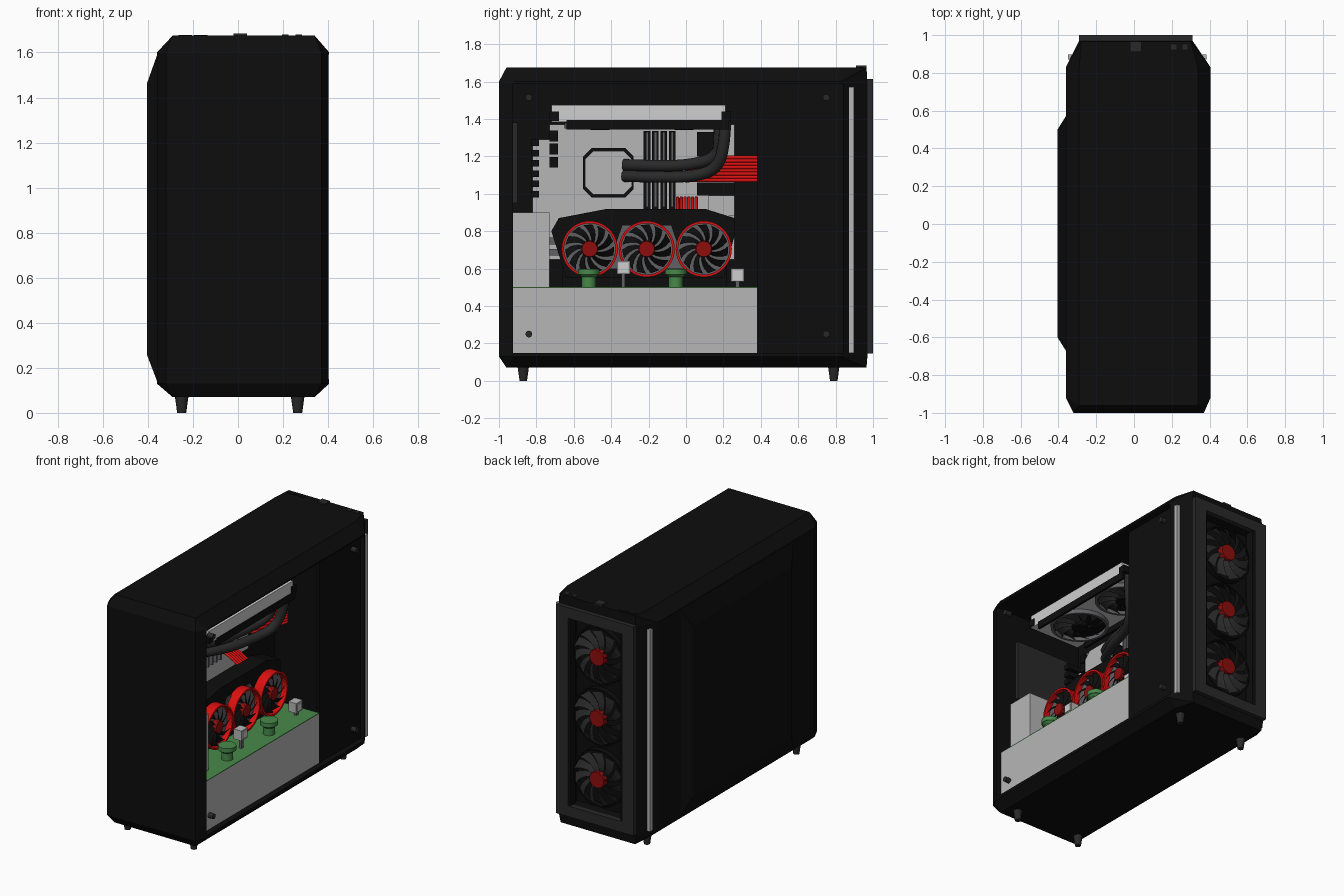
import bpy, bmesh, math
from mathutils import Vector, Matrix

if "Cube" in bpy.data.objects:
    bpy.data.objects.remove(bpy.data.objects["Cube"])


def mat(name, r, g, b):
    m = bpy.data.materials.new(name)
    m.diffuse_color = (r, g, b, 1)
    m.use_nodes = True
    m.node_tree.nodes["Principled BSDF"].inputs["Base Color"].default_value = m.diffuse_color
    return m


BLACK = mat("black", 0.004, 0.004, 0.004)
DARK = mat("dark grey", 0.022, 0.022, 0.022)
MID = mat("mid grey", 0.12, 0.12, 0.13)
LIGHT = mat("light grey", 0.47, 0.47, 0.47)
WHITE = mat("pale grey", 0.62, 0.62, 0.62)
HUB = mat("dark red", 0.27, 0.004, 0.004)
RED = mat("bright red", 0.7, 0.005, 0.005)
GREEN = mat("green", 0.065, 0.25, 0.07)


def finish(name, bm, *mats):
    bmesh.ops.recalc_face_normals(bm, faces=bm.faces)
    me = bpy.data.meshes.new(name)
    bm.to_mesh(me)
    bm.free()
    for m in mats:
        me.materials.append(m)
    ob = bpy.data.objects.new(name, me)
    bpy.context.collection.objects.link(ob)
    return ob


def smooth(ob):
    bpy.ops.object.select_all(action='DESELECT')
    ob.select_set(True)
    bpy.context.view_layer.objects.active = ob
    bpy.ops.object.shade_smooth_by_angle(angle=math.radians(35))


def hull(name, pts, m):
    bm = bmesh.new()
    for p in pts:
        bm.verts.new(p)
    bmesh.ops.convex_hull(bm, input=bm.verts)
    bmesh.ops.dissolve_limit(bm, angle_limit=0.01, verts=bm.verts, edges=bm.edges)
    return finish(name, bm, m)


def box(name, x, y, z, m):
    return hull(name, [(a, b, c) for a in x for b in y for c in z], m)


def slab(name, x, outline, m):
    """Convex y-z outline extruded along x."""
    return hull(name, [(a, y, z) for a in x for y, z in outline], m)


def cyl(name, c, axis, r1, r2, depth, m, n=24):
    bm = bmesh.new()
    bmesh.ops.create_cone(bm, cap_ends=True, segments=n, radius1=r1, radius2=r2, depth=depth)
    rot = Vector(axis).to_track_quat('Z', 'Y').to_matrix().to_4x4()
    bm.transform(Matrix.Translation(c) @ rot)
    ob = finish(name, bm, m)
    smooth(ob)
    return ob


def ring(name, c, axis, r, t, depth, m, n=40):
    """Flat band around the axis."""
    bm = bmesh.new()
    prof = [(r - t, -depth), (r, -depth), (r, depth), (r - t, depth)]
    vs = [[bm.verts.new((p * math.cos(i * math.tau / n), p * math.sin(i * math.tau / n), h / 2))
           for p, h in prof] for i in range(n)]
    for i in range(n):
        for k in range(4):
            j, l = (i + 1) % n, (k + 1) % 4
            bm.faces.new((vs[i][k], vs[j][k], vs[j][l], vs[i][l]))
    rot = Vector(axis).to_track_quat('Z', 'Y').to_matrix().to_4x4()
    bm.transform(Matrix.Translation(c) @ rot)
    return finish(name, bm, m)


def fan(name, c, axis, r, hub, blade_mat, n=11, sweep=0.5, pitch=0.012, hub_mat=HUB):
    """Hub plus swept, pitched blades."""
    bm = bmesh.new()
    for i in range(n):
        a, rows = i * math.tau / n, []
        for k in range(5):
            t = k / 4
            q, s, w = hub * 0.9 + (r - hub * 0.9) * t, a + sweep * t, 0.17 + 0.02 * t
            rows.append([bm.verts.new((q * math.cos(s + d * w), q * math.sin(s + d * w), d * pitch))
                         for d in (-1, 1)])
        for p, q in zip(rows, rows[1:]):
            bm.faces.new((p[0], p[1], q[1], q[0]))
    rot = Vector(axis).to_track_quat('Z', 'Y').to_matrix().to_4x4()
    bm.transform(Matrix.Translation(c) @ rot)
    finish(name + "_blades", bm, blade_mat)
    cyl(name + "_hub", c, axis, hub, hub * 0.93, 0.04, hub_mat)


def tube(name, pts, r, m):
    cu = bpy.data.curves.new(name, 'CURVE')
    cu.dimensions, cu.bevel_depth, cu.bevel_resolution = '3D', r, 3
    cu.resolution_u, cu.use_fill_caps = 8, True
    sp = cu.splines.new('NURBS')
    sp.points.add(len(pts) - 1)
    for p, co in zip(sp.points, pts):
        p.co = (*co, 1)
    sp.use_endpoint_u, sp.order_u = True, 3
    cu.materials.append(m)
    ob = bpy.data.objects.new(name, cu)
    bpy.context.collection.objects.link(ob)


def cut(ob, cutter):
    cutter.hide_render = True
    mod = ob.modifiers.new("cut", 'BOOLEAN')
    mod.operation, mod.solver, mod.object = 'DIFFERENCE', 'EXACT', cutter
    bpy.ops.object.select_all(action='DESELECT')
    bpy.context.view_layer.objects.active = ob
    ob.select_set(True)
    bpy.ops.object.modifier_apply(modifier=mod.name)


# Case shell with chamfered edges
plan = [(-.32, -1), (.37, -1), (.405, -.92), (.405, .83), (.31, .97), (-.29, .97), (-.36, .83), (-.36, -.92)]
cap = [(-.29, -.96), (.34, -.96), (.34, .83), (.30, .965), (-.28, .965), (-.29, .83)]
pts = [(x, y, z) for x, y in plan for z in (.13, 1.6)] + [(x, y, z) for x, y in cap for z in (.07, 1.675)]
shell = hull("case_shell", pts, BLACK)
cutters = [box("cavity_cutter", (-.3, .6), (-.925, .84), (.15, 1.59), BLACK),
           cyl("rear_hole_cutter", (.03, -.95, 1.16), (0, 1, 0), .19, .19, .3, BLACK, 48),
           box("front_recess_cutter", (-.2, .22), (.9, 1.2), (.22, 1.54), BLACK)]
for c in cutters:
    cut(shell, c)

# Raised left side panel
hull("left_panel", [(-.355, y, z) for y in (-.68, .58) for z in (.13, 1.6)]
     + [(-.405, y, z) for y in (-.6, .5) for z in (.26, 1.46)], BLACK)

# Rear fan
frame = box("rear_fan_frame", (-.18, .24), (-.93, -.9), (.95, 1.38), DARK)
cut(frame, cutters[1])
fan("rear_fan", (.03, -.955, 1.16), (0, -1, 0), .185, .062, BLACK, 11)

# Front frame and three fans
front = box("front_frame", (-.29, .31), (.965, 1), (.145, 1.615), DARK)
cut(front, cutters[2])
for c in cutters:
    bpy.data.objects.remove(c)
for x in (-.2, .205):
    box("front_inner_rail", (x, x + .015), (.93, .99), (.22, 1.54), BLACK)
for i, z in enumerate((.45, .88, 1.31)):
    fan(f"front_fan_{i}", (.01, .96, z), (0, 1, 0), .185, .06, DARK, 11)
    ring(f"front_fan_ring_{i}", (.01, .935, z), (0, 1, 0), .2, .01, .04, BLACK)

# Light strips on the front chamfers
for s, x in ((1, .372), (-1, -.337)):
    box("light_strip", (x - .012, x + .012), (.872, .898), (.15, 1.57), LIGHT)

# Top buttons and ports
box("power_button", (-.02, .04), (.91, .965), (1.66, 1.685), DARK)
for x in (.21, .27):
    box("audio_port", (x - .014, x + .014), (.925, .95), (1.66, 1.679), DARK)
for x in (-.235, -.165):
    box("usb_port", (x - .03, x + .03), (.925, .95), (1.66, 1.678), BLACK)

# Feet and side panel screws
for x in (-.25, .265):
    for y in (-.87, .79):
        cyl("foot", (x, y, .04), (0, 0, 1), .02, .031, .08, DARK, 16)
for y in (-.84, .75):
    for z in (.25, 1.515):
        cyl("panel_screw", (.38, y, z), (1, 0, 0), .018, .018, .045, DARK, 16)

# Inner cover, power shroud and rear storage block
box("inner_cover", (.34, .365), (.38, .85), (.14, 1.6), BLACK)
box("shroud", (-.29, .365), (-.925, .38), (.15, .497), LIGHT)
box("shroud_top", (-.29, .365), (-.925, .38), (.497, .503), GREEN)
box("rear_block", (.02, .28), (-.925, -.73), (.5, .9), LIGHT)

# Main board with slots and connectors
box("main_board", (-.24, -.2), (-.73, .26), (.65, 1.37), LIGHT)
box("board_edge", (-.24, -.2), (-.82, -.73), (.9, 1.29), LIGHT)
for i in range(6):
    box("port_block", (-.2, -.1), (-.83, -.785), (.98 + i * .055, 1.015 + i * .055), BLACK)
for z in (1.14, 1.21, 1.28):
    box("power_stage", (-.2, -.15), (-.73, -.685), (z, z + .058), BLACK)
box("chip_plate", (-.2, -.1), (.12, .26), (.88, .99), LIGHT)
box("board_trim", (-.2, -.18), (.06, .26), (.99, 1.06), BLACK)
box("board_trim_top", (-.2, -.18), (.06, .2), (1.2, 1.33), BLACK)
for i in range(4):
    y = -.215 + i * .045
    box("memory_slot", (-.2, -.185), (y - .012, y + .024), (.92, 1.335), BLACK)
    box("memory_stick", (-.2, -.08), (y, y + .014), (.93, 1.33), MID)


# Processor cooler block
def octagon(y0, y1, z0, z1, c):
    return [(y0 + c, z0), (y1 - c, z0), (y1, z0 + c), (y1, z1 - c),
            (y1 - c, z1), (y0 + c, z1), (y0, z1 - c), (y0, z0 + c)]


slab("cooler_base", (-.2, -.06), octagon(-.55, -.28, .98, 1.245, .045), BLACK)
slab("cooler_face", (-.06, -.035), octagon(-.54, -.29, .995, 1.23, .045), LIGHT)

# Radiator with two fans underneath
box("radiator", (-.12, .28), (-.72, .21), (1.385, 1.475), WHITE)
box("radiator_rail", (.27, .286), (-.64, .23), (1.345, 1.395), BLACK)
box("radiator_rail_inner", (-.126, -.11), (-.64, .23), (1.345, 1.395), BLACK)
for y in (-.73, .19):
    box("radiator_end", (-.1, .287), (y, y + .05), (1.39, 1.44), BLACK)
for i, y in enumerate((-.46, -.01)):
    cyl(f"radiator_fan_well_{i}", (.08, y, 1.38), (0, 0, 1), .17, .17, .012, BLACK, 40)
    ring(f"radiator_fan_ring_{i}", (.08, y, 1.365), (0, 0, 1), .19, .018, .03, MID)
    fan(f"radiator_fan_{i}", (.08, y, 1.362), (0, 0, -1), .168, .055, DARK, 11, hub_mat=BLACK)

# Coolant hoses
tube("hose_upper", [(-.03, -.33, 1.155), (.03, -.2, 1.15), (.06, .0, 1.15), (.12, .17, 1.19),
                    (.16, .18, 1.31), (.16, .18, 1.41)], .032, DARK)
tube("hose_lower", [(-.03, -.33, 1.095), (.05, -.2, 1.09), (.1, .03, 1.09), (.17, .17, 1.13),
                    (.22, .21, 1.29), (.22, .21, 1.41)], .032, DARK)

# Red cable bundles
for i in range(8):
    z = 1.072 + i * .0175
    tube("main_cable", [(-.18, .0, 1.07 + i * .008), (-.04, .06, z), (.06, .2, z), (.11, .39, z)], .0092, RED)
for i in range(6):
    y = -.045 + i * .02
    tube("card_cable", [(.05, y, .9), (-.02, y, .96), (-.1, y, .978)], .009, RED)

# Graphics card with three fans
slab("card_body", (.02, .15), [(-.72, .8), (-.68, .87), (-.42, .92), (.1, .92), (.26, .87),
                               (.26, .78), (.2, .55), (-.64, .55)], BLACK)
box("card_lower", (.0, .1), (-.66, .22), (.503, .65), BLACK)
slab("card_panel", (.15, .158), [(-.34, .83), (-.08, .83), (.0, .6), (-.42, .6)], MID)
for z in (.67, .73):
    box("card_bracket", (.02, .1), (-.73, -.64), (z, z + .035), MID)
for i, y in enumerate((-.515, -.21, .095)):
    cyl(f"card_fan_well_{i}", (.165, y, .705), (1, 0, 0), .138, .138, .03, MID, 40)
    ring(f"card_fan_ring_{i}", (.185, y, .705), (1, 0, 0), .15, .013, .07, RED)
    fan(f"card_fan_{i}", (.198, y, .705), (1, 0, 0), .132, .045, BLACK, 11)

# Green fittings and sensor cubes on the shroud
for y in (-.52, -.055):
    cyl("fitting_stem", (.28, y, .53), (0, 0, 1), .038, .038, .06, GREEN)
    cyl("fitting_flare", (.28, y, .562), (0, 0, 1), .038, .056, .016, GREEN)
    cyl("fitting_cap", (.28, y, .584), (0, 0, 1), .058, .058, .03, GREEN)
for y, z in ((-.335, .605), (.275, .565)):
    box("cube_post", (.25, .27), (y - .01, y + .01), (.5, z), MID)
    box("sensor_cube", (.225, .285), (y - .035, y + .035), (z - .035, z + .035), LIGHT)
    box("cube_face", (.285, .29), (y - .025, y + .025), (z - .025, z + .025), WHITE)
